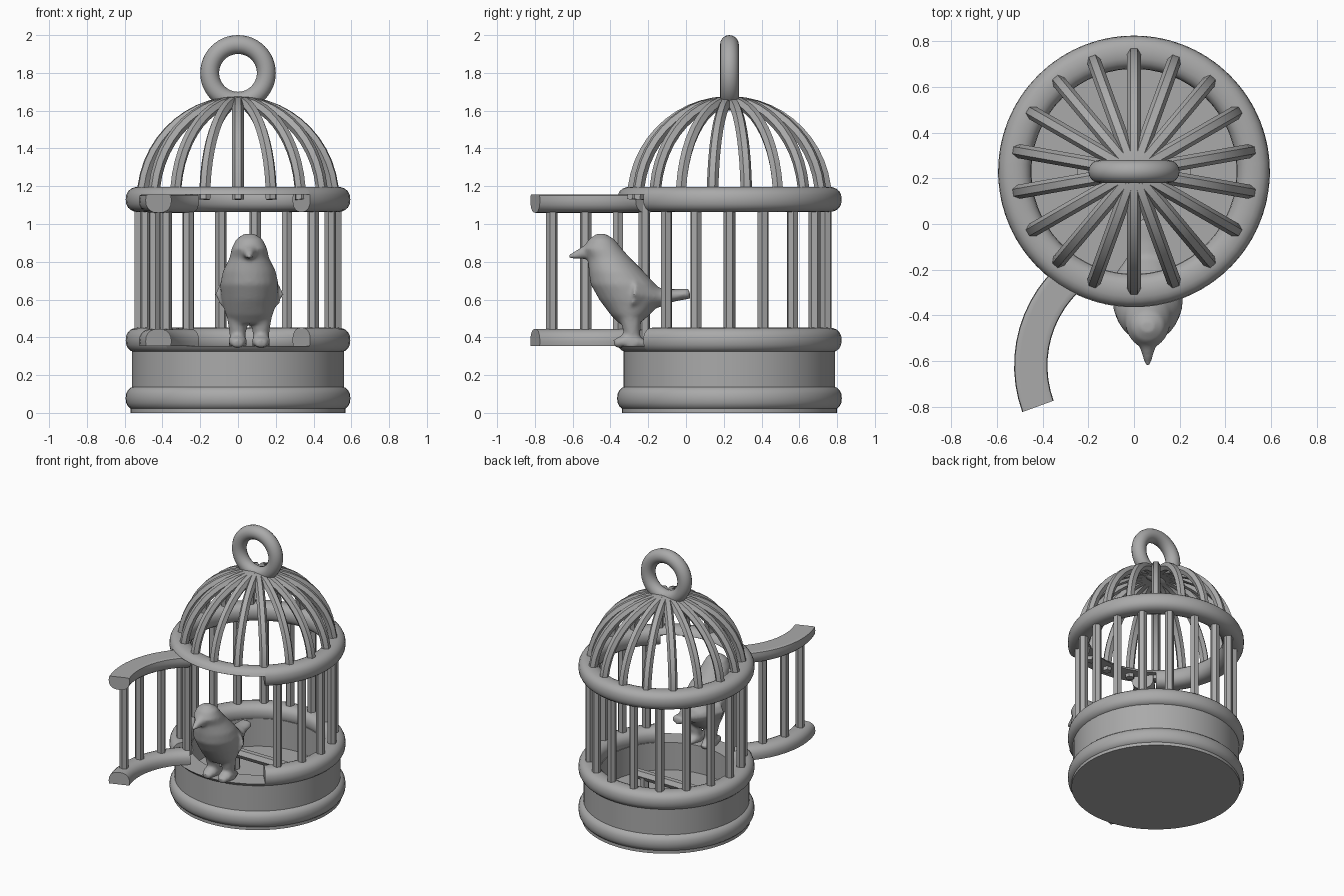
import bpy, bmesh
from math import sin, cos, pi, radians
from mathutils import Vector

if "Cube" in bpy.data.objects:
    bpy.data.objects.remove(bpy.data.objects["Cube"])

GREY = (0.4, 0.4, 0.4, 1)
grey = bpy.data.materials.new("plain grey")
grey.use_nodes = True
grey.diffuse_color = GREY
grey.node_tree.nodes["Principled BSDF"].inputs["Base Color"].default_value = GREY

CAGE = Vector((0, 0.23, 0))          # cage axis
DOOR = Vector((0.07, -0.62, 0))      # axis of the swung-open door arc
RING_R, BAR_R = 0.522, 0.031
CUT_LOW, CUT_HIGH = 0.355, 1.155     # door opening heights


def finish(name, bm, angle=35):
    bmesh.ops.recalc_face_normals(bm, faces=bm.faces)
    mesh = bpy.data.meshes.new(name)
    bm.to_mesh(mesh)
    bm.free()
    ob = bpy.data.objects.new(name, mesh)
    bpy.context.collection.objects.link(ob)
    mesh.materials.append(grey)
    bpy.ops.object.select_all(action='DESELECT')
    ob.select_set(True)
    bpy.context.view_layer.objects.active = ob
    bpy.ops.object.shade_smooth_by_angle(angle=radians(angle))
    return ob


def skin(bm, loops, closed=False):
    """Bridge equal loops of points; cap the ends unless closed."""
    rows = [[bm.verts.new(p) for p in loop] for loop in loops]
    n = len(rows[0])
    for a, b in zip(rows, rows[1:] + rows[:1] if closed else rows[1:]):
        for i in range(n):
            j = (i + 1) % n
            bm.faces.new((a[i], a[j], b[j], b[i]))
    if not closed:
        bm.faces.new(rows[0])
        bm.faces.new(rows[-1])


def sweep(bm, profile, centre, start=0, end=360):
    """Turn an (r, z) outline about a vertical axis."""
    full = end - start == 360
    steps = max(2, round((end - start) / 6))
    angles = [radians(start + (end - start) * i / steps)
              for i in range(steps if full else steps + 1)]
    skin(bm, [[centre + Vector((r * cos(a), r * sin(a), z)) for r, z in profile]
              for a in angles], full)


def round_profile(z, low=-9, high=9):
    """Plump ring section, optionally cut flat below or above."""
    pts = []
    for i in range(20):
        a = 2 * pi * i / 20
        c, s = cos(a), sin(a)
        pts.append((RING_R + 0.073 * abs(c) ** 0.85 * (1 if c > 0 else -1),
                    min(high, max(low, z + 0.067 * abs(s) ** 0.85 * (1 if s > 0 else -1)))))
    return pts


def tube(bm, pts, radii, side, sides=6, stretch=1):
    """Bar along a planar path; side is the normal of that plane."""
    loops = []
    for k, p in enumerate(pts):
        t = (pts[min(k + 1, len(pts) - 1)] - pts[max(k - 1, 0)]).normalized()
        up = t.cross(side)
        loops.append([p + side * cos(2 * pi * i / sides) * radii[k] * stretch
                      + up * sin(2 * pi * i / sides) * radii[k] for i in range(sides)])
    skin(bm, loops)


def upright(bm, centre, degrees):
    a = radians(degrees)
    p = centre + Vector((0.52 * cos(a), 0.52 * sin(a), 0))
    tube(bm, [p + Vector((0, 0, 0.4)), p + Vector((0, 0, 1.1))],
         [BAR_R] * 2, Vector((-sin(a), cos(a), 0)))


# Hollow drum base with a recessed floor
bm = bmesh.new()
sweep(bm, [(0.001, 0), (0.57, 0), (0.57, 0.04), (0.56, 0.05), (0.56, CUT_LOW),
           (0.45, CUT_LOW), (0.45, 0.15), (0.001, 0.15)], CAGE)
finish("base_drum", bm)
bm = bmesh.new()
sweep(bm, round_profile(0.077), CAGE)
finish("base_ring", bm)

# Rails, each thinned across the doorway
for name, z, low, high in (("lower_rail", 0.385, -9, CUT_LOW),
                           ("upper_rail", 1.13, CUT_HIGH, 9)):
    bm = bmesh.new()
    sweep(bm, round_profile(z), CAGE, -50, 230)
    sweep(bm, round_profile(z, low, high), CAGE, 230, 310)
    finish(name, bm)

# Door rails and bars
for name, z, low, high in (("door_lower_rail", 0.378, CUT_LOW, 9),
                           ("door_upper_rail", 1.126, -9, CUT_HIGH)):
    bm = bmesh.new()
    sweep(bm, round_profile(z, low, high), DOOR, 128, 200)
    finish(name, bm)
bm = bmesh.new()
for d in (130, 150, 170, 190):
    upright(bm, DOOR, d)
finish("door_bars", bm, 20)

# Cage bars, leaving the doorway open
bm = bmesh.new()
for d in range(0, 360, 20):
    if not 230 < d < 310:
        upright(bm, CAGE, d)
finish("cage_bars", bm, 20)

# Dome ribs
bm = bmesh.new()
for d in range(10, 360, 20):
    a = radians(d)
    out = Vector((cos(a), sin(a), 0))
    path = [CAGE + out * 0.515 * cos(t) + Vector((0, 0, 1.13 + 0.52 * sin(t)))
            for t in (radians(88) * i / 12 for i in range(13))]
    tube(bm, path, [BAR_R] * 13, Vector((-sin(a), cos(a), 0)))
finish("dome_ribs", bm, 25)

# Hanging loop
bpy.ops.mesh.primitive_torus_add(major_radius=0.15, minor_radius=0.05, major_segments=48,
                                 minor_segments=16, location=(0, 0.23, 1.8),
                                 rotation=(pi / 2, 0, 0))
loop = bpy.context.object
loop.name = "hanging_loop"
loop.data.materials.append(grey)
bpy.ops.object.shade_smooth()

# Low perch on the floor
bm = bmesh.new()
X = Vector((1, 0, 0))
tube(bm, [CAGE + Vector((s * 0.25, 0, 0.27)) for s in (-1, 1)], [0.035] * 2, Vector((0, 1, 0)))
for s in (-1, 1):
    tube(bm, [CAGE + Vector((s * 0.18, 0, z)) for z in (0.14, 0.27)], [BAR_R] * 2, X)
finish("floor_perch", bm, 20)

# Bird: stacked oval slices (height, front, back, half width), then beak, tail and legs
BX = 0.06
slices = [(0.47, -0.35, -0.25, 0.09), (0.52, -0.40, -0.19, 0.125), (0.6, -0.46, -0.12, 0.148),
          (0.68, -0.505, -0.16, 0.155), (0.75, -0.515, -0.225, 0.14), (0.82, -0.52, -0.295, 0.105),
          (0.87, -0.545, -0.34, 0.094), (0.92, -0.515, -0.38, 0.07), (0.947, -0.475, -0.425, 0.03)]
bm = bmesh.new()
skin(bm, [[Vector((BX + w * cos(2 * pi * i / 24),
                   (f + b) / 2 + (b - f) / 2 * sin(2 * pi * i / 24), z)) for i in range(24)]
          for z, f, b, w in slices])


def bird_limb(x, pts, radii, stretch=1):
    tube(bm, [Vector((x, y, z)) for y, z in pts], radii, X, 12, stretch)


bird_limb(BX, [(-0.48, 0.86), (-0.55, 0.845), (-0.62, 0.825)], [0.06, 0.032, 0.012])
bird_limb(BX, [(-0.28, 0.63), (-0.14, 0.61), (-0.07, 0.622), (0.02, 0.632)],
          [0.11, 0.052, 0.034, 0.028], 1.7)
for x in (BX - 0.062, BX + 0.062):
    bird_limb(x, [(-0.30, 0.55), (-0.29, 0.47), (-0.285, 0.41), (-0.285, 0.345)],
              [0.065, 0.052, 0.042, 0.05])
    bird_limb(x, [(-0.38, 0.365), (-0.33, 0.38), (-0.26, 0.375), (-0.2, 0.36)],
              [0.022, 0.036, 0.034, 0.018], 1.4)
bird = finish("bird", bm, 180)
remesh = bird.modifiers.new("merge", 'REMESH')
remesh.mode = 'VOXEL'
remesh.voxel_size = 0.011
remesh.use_smooth_shade = True
soften = bird.modifiers.new("soften", 'SMOOTH')
soften.factor = 0.5
soften.iterations = 6
